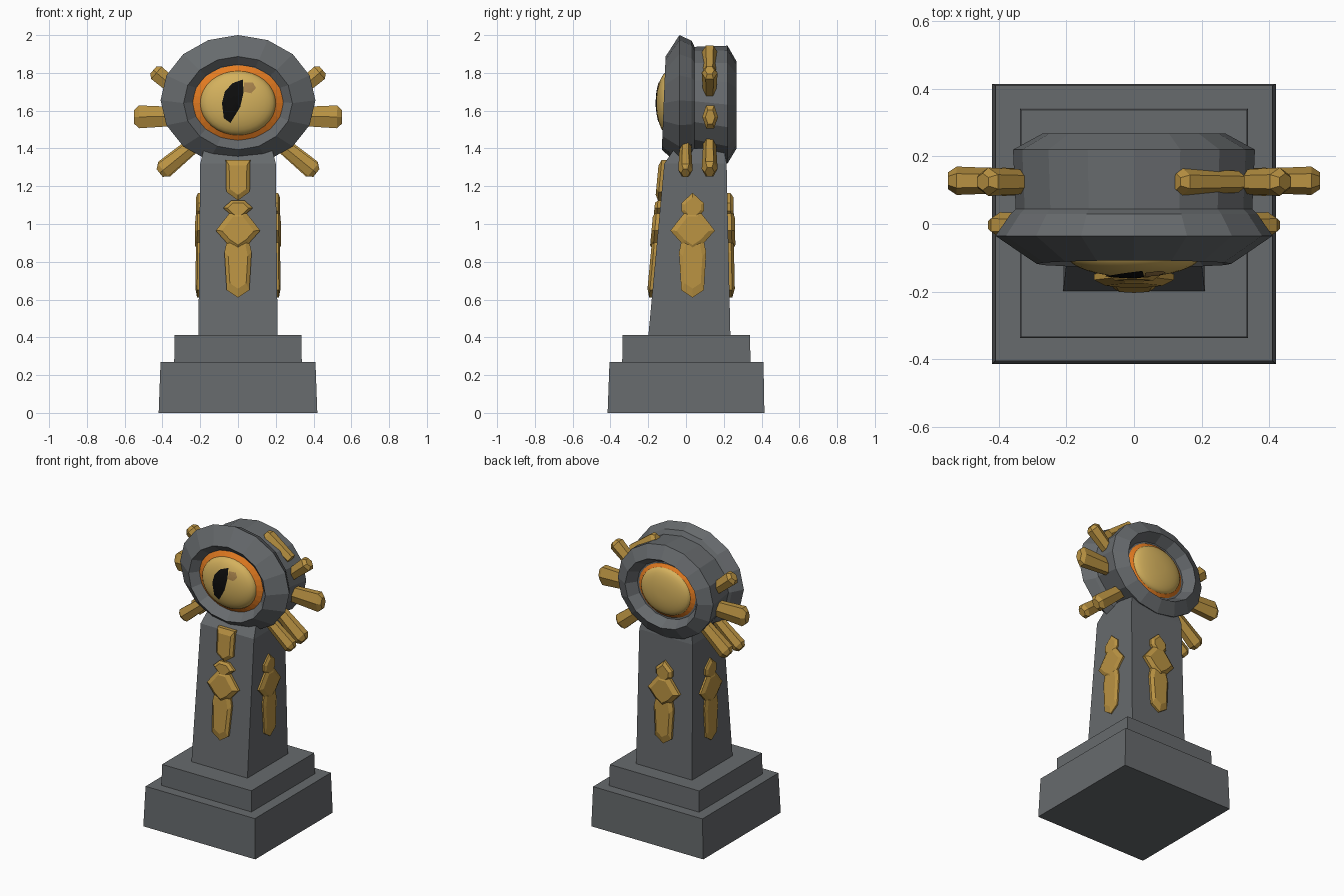
import bpy, bmesh, math
from mathutils import Vector

cube = bpy.data.objects.get("Cube")
if cube:
    bpy.data.objects.remove(cube, do_unlink=True)


def material(name, rgb):
    m = bpy.data.materials.new(name)
    m.use_nodes = True
    m.diffuse_color = (*rgb, 1)
    m.node_tree.nodes["Principled BSDF"].inputs["Base Color"].default_value = (*rgb, 1)
    return m


STONE = material("grey stone", (0.135, 0.145, 0.153))
GOLD = material("gold", (0.49, 0.29, 0.055))
YELLOW = material("eye yellow", (0.66, 0.44, 0.11))
ORANGE = material("eye orange", (0.78, 0.2, 0.015))
BLACK = material("pupil black", (0.004, 0.004, 0.004))
BROWN = material("eye glint brown", (0.38, 0.22, 0.07))


def loft(name, rings, mats, caps=(True, True), band_mat=None):
    """Skin a list of equal-length point rings; band_mat picks a colour per band."""
    bm = bmesh.new()
    loops = [[bm.verts.new(p) for p in ring] for ring in rings]
    n = len(loops[0])
    for k, (a, b) in enumerate(zip(loops, loops[1:])):
        for i in range(n):
            j = (i + 1) % n
            f = bm.faces.new((a[i], a[j], b[j], b[i]))
            f.material_index = band_mat(k) if band_mat else 0
    if caps[0]:
        bm.faces.new(loops[0])
    if caps[1]:
        f = bm.faces.new(loops[-1])
        f.material_index = band_mat(len(loops)) if band_mat else 0
    bmesh.ops.recalc_face_normals(bm, faces=bm.faces)
    me = bpy.data.meshes.new(name)
    bm.to_mesh(me)
    bm.free()
    for m in mats:
        me.materials.append(m)
    ob = bpy.data.objects.new(name, me)
    bpy.context.collection.objects.link(ob)
    return ob


def rect(hx, y0, y1, z):
    return [(-hx, y0, z), (hx, y0, z), (hx, y1, z), (-hx, y1, z)]


def ellipse(y, rx, rz, cz, n, tilt=0):
    pts = []
    for i in range(n):
        a = math.tau * i / n
        pts.append((rx * math.sin(a), y + tilt * math.cos(a), cz + rz * math.cos(a)))
    return pts


# Stepped base and tapering pillar
loft("base", [rect(.42, -.415, .415, 0), rect(.41, -.405, .41, .27)], [STONE])
loft("base_step", [rect(.338, -.338, .342, .26), rect(.335, -.335, .338, .412)], [STONE])
loft("pillar", [rect(.21, -.2, .235, .4), rect(.2, -.115, .215, 1.32),
                rect(.18, -.06, .2, 1.4)], [STONE])

# Round head with a recess at both ends
profile = [(-.07, .24, .2, 1.645, 0), (-.118, .288, .247, 1.64, .01),
           (-.035, .41, .345, 1.655, 0), (.03, .365, .32, 1.65, 0),
           (.045, .35, .288, 1.65, 0), (.22, .358, .312, 1.632, 0),
           (.268, .27, .23, 1.63, 0), (.2, .225, .19, 1.63, 0)]
loft("head", [ellipse(y, rx, rz, cz, 16, t) for y, rx, rz, cz, t in profile], [STONE])

# Eyes: orange rim band, then a smooth dome
RX, RZ, EDGE, BULGE = .2, .17, -.09, .067


def eye(name, cz, side, edge, bulge, size):
    rings = [ellipse(edge - side * .025, .25 * size, .208 * size, cz, 32)]
    for k in range(8):
        a = math.pi / 2 * k / 8
        r = math.cos(a) * size
        rings.append(ellipse(edge + side * bulge * math.sin(a), RX * r, RZ * r, cz, 32))
    ob = loft(name, rings, [ORANGE, YELLOW], (False, True), lambda k: min(k, 1))
    for p in ob.data.polygons:
        p.use_smooth = p.material_index == 1


eye("front_eye", 1.64, -1, EDGE, BULGE, 1)
eye("back_eye", 1.63, 1, .215, .045, .92)


def dome_patch(name, outline, mat):
    """Thin plate that follows the front eye's dome."""
    c = sum((Vector(p) for p in outline), Vector((0, 0))) / len(outline)
    rings = []
    for s in (1, .8, .6, .4, .2, .05):
        ring = []
        for p in outline:
            q = c + (Vector(p) - c) * s
            h = 1 - (q.x / RX) ** 2 - ((q.y - 1.64) / RZ) ** 2
            ring.append((q.x, EDGE - BULGE * math.sqrt(max(h, 0)) - .004, q.y))
        rings.append(ring)
    loft(name, rings, [mat], (False, True))


dome_patch("pupil", [(.025, 1.765), (.03, 1.7), (.012, 1.62), (-.04, 1.535), (-.075, 1.56),
                     (-.085, 1.64), (-.07, 1.7), (-.03, 1.745)], BLACK)
dome_patch("eye_glint", [(.033, 1.748), (.08, 1.748), (.095, 1.72), (.07, 1.692),
                         (.033, 1.7)], BROWN)


# Gold spikes around the head
def spike(name, start, end, y, wide, deep):
    p, q = Vector((start[0], y, start[1])), Vector((end[0], y, end[1]))
    d = (q - p).normalized()
    side, depth = Vector((-d.z, 0, d.x)), Vector((0, 1, 0))
    rings = []
    for t, s in ((0, .8), (.9, 1), (1, .6)):
        rings.append([p.lerp(q, t) + s * (side * wide * math.cos(a) + depth * deep * math.sin(a))
                      for a in (math.tau * (i + .5) / 6 for i in range(6))])
    loft(name, rings, [GOLD])


for s, tag in ((-1, "right"), (1, "left")):
    spike(tag + "_middle_spike", (s * .3, 1.57), (s * .55, 1.567), .128, .07, .042)
    spike(tag + "_upper_spike", (s * .28, 1.67), (s * .448, 1.815), .125, .05, .042)
    spike(tag + "_lower_spike", (s * .21, 1.44), (s * .41, 1.275), .125, .058, .042)
    spike(tag + "_front_lower_spike", (s * .23, 1.42), (s * .415, 1.27), -.003, .05, .038)
spike("left_top_spike", (.31, 1.80), (.125, 1.925), .125, .045, .04)


# Gold ornaments laid on the four pillar faces
def on_front(u, d, z):
    return (u, -.2 + .0934 * (z - .41) - d, z)


def on_back(u, d, z):
    return (-u, .235 - .022 * (z - .41) + d, z)


def on_side(s):
    return lambda u, d, z: (s * (.21 - .011 * (z - .41) + d), .035 + u, z)


def plate(name, place, outline, thick):
    """Faceted gold plate: straight wall, then a bevelled top."""
    cz = sum(z for _, z in outline) / len(outline)
    rings = [[place(u * s, d, cz + (z - cz) * s) for u, z in outline]
             for d, s in ((-.01, 1), (thick * .5, 1), (thick, .72))]
    loft(name, rings, [GOLD])


def mirrored(half):
    """Complete a right-hand outline listed from top to bottom."""
    return half + [(-u, z) for u, z in reversed(half) if u]


STEM = mirrored([(.055, .93), (.072, .85), (.06, .65), (0, .61)])
DIAMOND = mirrored([(.035, 1.07), (.118, .965), (.06, .9), (0, .86)])
CROWN = mirrored([(0, 1.165), (.06, 1.11), (.06, 1.07), (.025, 1.03)])
BOW = mirrored([(.035, 1.125), (.078, 1.085), (.02, 1.03)])
PENDANT = mirrored([(.065, 1.34), (.062, 1.17), (0, 1.125)])

for tag, place, top, thick in (("front", on_front, BOW, .03), ("back", on_back, CROWN, .032),
                               ("left", on_side(1), CROWN, .02),
                               ("right", on_side(-1), CROWN, .02)):
    plate(tag + "_ornament_stem", place, STEM, thick * .9)
    plate(tag + "_ornament_diamond", place, DIAMOND, thick * 1.15)
    plate(tag + "_ornament_crown", place, top, thick)
plate("front_pendant", on_front, PENDANT, .03)
